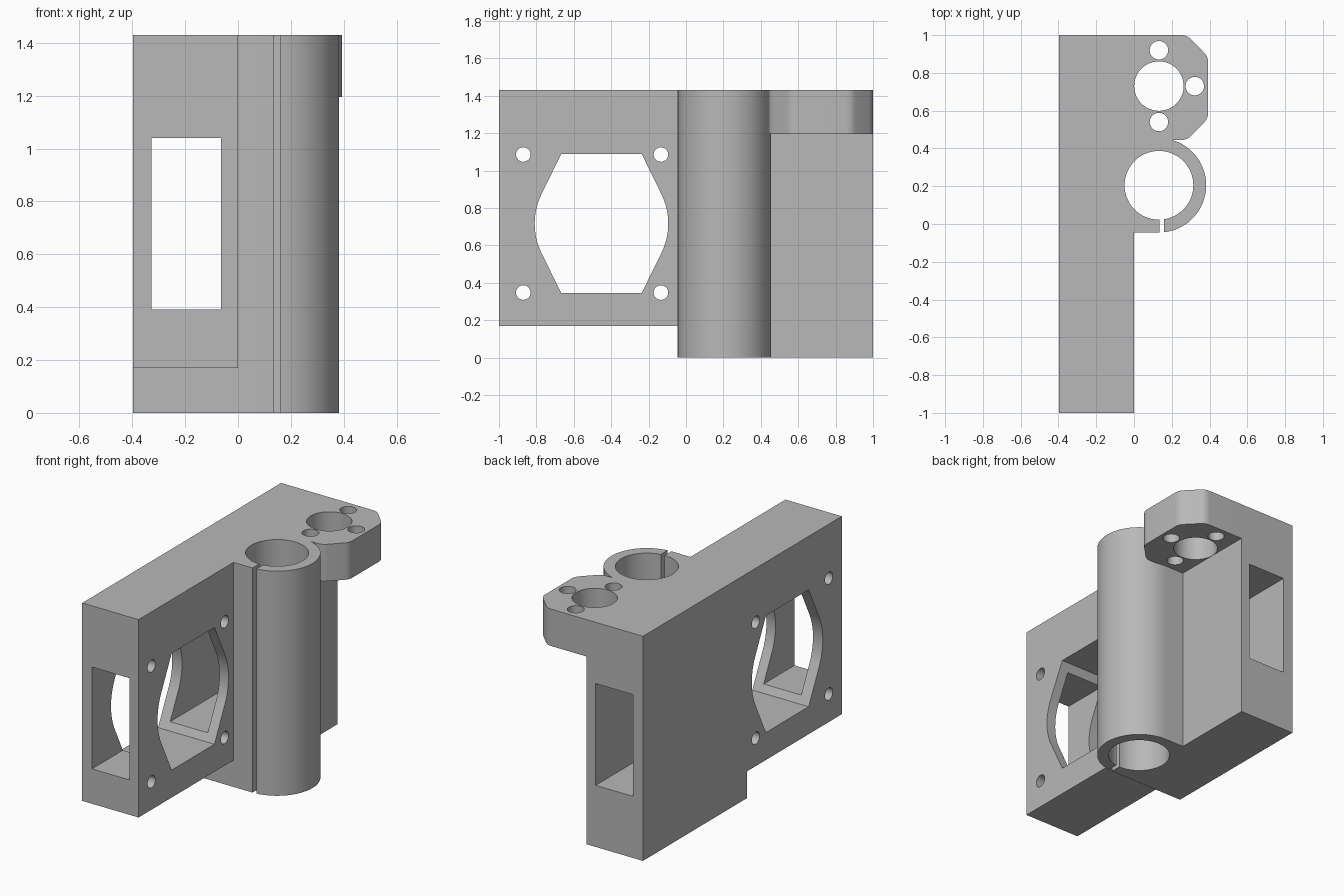
import bpy, bmesh
from math import sin, cos, radians, hypot, atan2, acos, degrees
from mathutils import Vector

cube = bpy.data.objects.get("Cube")
if cube:
    bpy.data.objects.remove(cube, do_unlink=True)

PLACE = {"x": lambda u, v, w: (w, u, v),
         "y": lambda u, v, w: (u, w, v),
         "z": lambda u, v, w: (u, v, w)}


def prism(name, outline, axis, lo, hi):
    """Extrude a 2D outline along an axis."""
    bm = bmesh.new()
    base = bm.faces.new([bm.verts.new(PLACE[axis](u, v, lo)) for u, v in outline])
    moved = bmesh.ops.extrude_face_region(bm, geom=[base])["geom"]
    bmesh.ops.translate(bm, vec=Vector(PLACE[axis](0, 0, hi - lo)),
                        verts=[g for g in moved if isinstance(g, bmesh.types.BMVert)])
    bmesh.ops.recalc_face_normals(bm, faces=bm.faces)
    mesh = bpy.data.meshes.new(name)
    bm.to_mesh(mesh)
    bm.free()
    obj = bpy.data.objects.new(name, mesh)
    bpy.context.collection.objects.link(obj)
    return obj


def arc(cx, cy, r, start, end, steps):
    return [(cx + r * cos(radians(start + (end - start) * i / steps)),
             cy + r * sin(radians(start + (end - start) * i / steps)))
            for i in range(steps + 1)]


def circle(cx, cy, r, steps=48):
    return arc(cx, cy, r, 0, 360, steps)[:-1]


def box(u0, u1, v0, v1):
    return [(u0, v0), (u1, v0), (u1, v1), (u0, v1)]


def rounded(prev, corner, nxt, size=0.03, steps=5):
    """Soften one outline corner with a short curve."""
    p, c, n = Vector(prev), Vector(corner), Vector(nxt)
    a, b = c + (p - c).normalized() * size, c + (n - c).normalized() * size
    ts = [i / steps for i in range(steps + 1)]
    return [tuple(a * (1 - t) ** 2 + c * 2 * t * (1 - t) + b * t * t) for t in ts]


def combine(target, tool, operation):
    mod = target.modifiers.new("combine", "BOOLEAN")
    mod.operation, mod.solver, mod.object = operation, "EXACT", tool
    bpy.context.view_layer.update()
    graph = bpy.context.evaluated_depsgraph_get()
    mesh = bpy.data.meshes.new_from_object(target.evaluated_get(graph))
    target.modifiers.clear()
    target.data = mesh
    bpy.data.objects.remove(tool, do_unlink=True)


TOP = 1.43
FRONT = -0.045               # front of the clamp and of the tall section
CX, CY = 0.132, 0.205        # clamp bore centre
FY = 0.73                    # flange bore centre

# Upright plate, with a raised underside toward the front
body = prism("bracket_body", [(-1, 0.17), (FRONT, 0.17), (FRONT, 0), (1, 0),
                              (1, TOP), (-1, TOP)], "x", -0.397, 0)

# Round clamp column blended into the plate
column = [(-0.1, FRONT)] + arc(CX, CY, 0.25, -90, 90, 48) + [(-0.1, CY + 0.25)]
combine(body, prism("clamp_column", column, "z", 0, TOP), "UNION")

# Top flange with chamfered, softened corners
corners = [(-0.1, 0.445), (0.28, 0.445), (0.393, 0.56),
           (0.393, 0.885), (0.28, 1), (-0.1, 1)]
outline = [corners[0]]
for i in range(1, 5):
    outline += rounded(*corners[i - 1:i + 2])
outline.append(corners[5])
combine(body, prism("top_flange", outline, "z", 1.195, TOP), "UNION")

# Clamp bore and its slit
cutters = [prism("bore_cutter", circle(CX, CY, 0.182, 72), "z", -0.1, 1.6),
           prism("slit_cutter", box(0.134, 0.159, -0.2, 0.1), "z", -0.1, 1.6)]

# Flange bore and screw holes
cutters.append(prism("flange_bore_cutter", circle(CX, FY, 0.131), "z", 1.1, 1.6))
for dx, dy in ((0, 0.19), (0, -0.19), (0.19, 0)):
    cutters.append(prism("flange_screw_cutter", circle(CX + dx, FY + dy, 0.049, 32),
                         "z", 1.1, 1.6))

# Rectangular tunnel from front to back
cutters.append(prism("tunnel_cutter", box(-0.328, -0.064, 0.392, 1.04), "y", -1.2, 1.2))

# Side opening: bulged sides tangent to straight tapers
OY, OZ, R, HW, HH = -0.452, 0.717, 0.357, 0.215, 0.372
tangent = degrees(atan2(HH, HW) - acos(R / hypot(HW, HH)))
opening = ([(OY + HW, OZ - HH)] + arc(OY, OZ, R, -tangent, tangent, 16)
           + [(OY + HW, OZ + HH), (OY - HW, OZ + HH)]
           + arc(OY, OZ, R, 180 - tangent, 180 + tangent, 16) + [(OY - HW, OZ - HH)])
cutters.append(prism("opening_cutter", opening, "x", -0.6, 0.02))

# Four screw holes around the opening
for y in (-0.87, -0.134):
    for z in (0.348, 1.086):
        cutters.append(prism("plate_screw_cutter", circle(y, z, 0.039, 32),
                             "x", -0.6, 0.02))

for cutter in cutters:
    combine(body, cutter, "DIFFERENCE")

# Single grey finish
grey = bpy.data.materials.new("plain_grey")
grey.use_nodes = True
colour = (0.48, 0.48, 0.48, 1)
grey.diffuse_color = colour
grey.node_tree.nodes["Principled BSDF"].inputs["Base Color"].default_value = colour
body.data.materials.clear()
body.data.materials.append(grey)

bpy.ops.object.select_all(action="DESELECT")
body.select_set(True)
bpy.context.view_layer.objects.active = body
bpy.ops.object.shade_smooth_by_angle(angle=radians(25))
